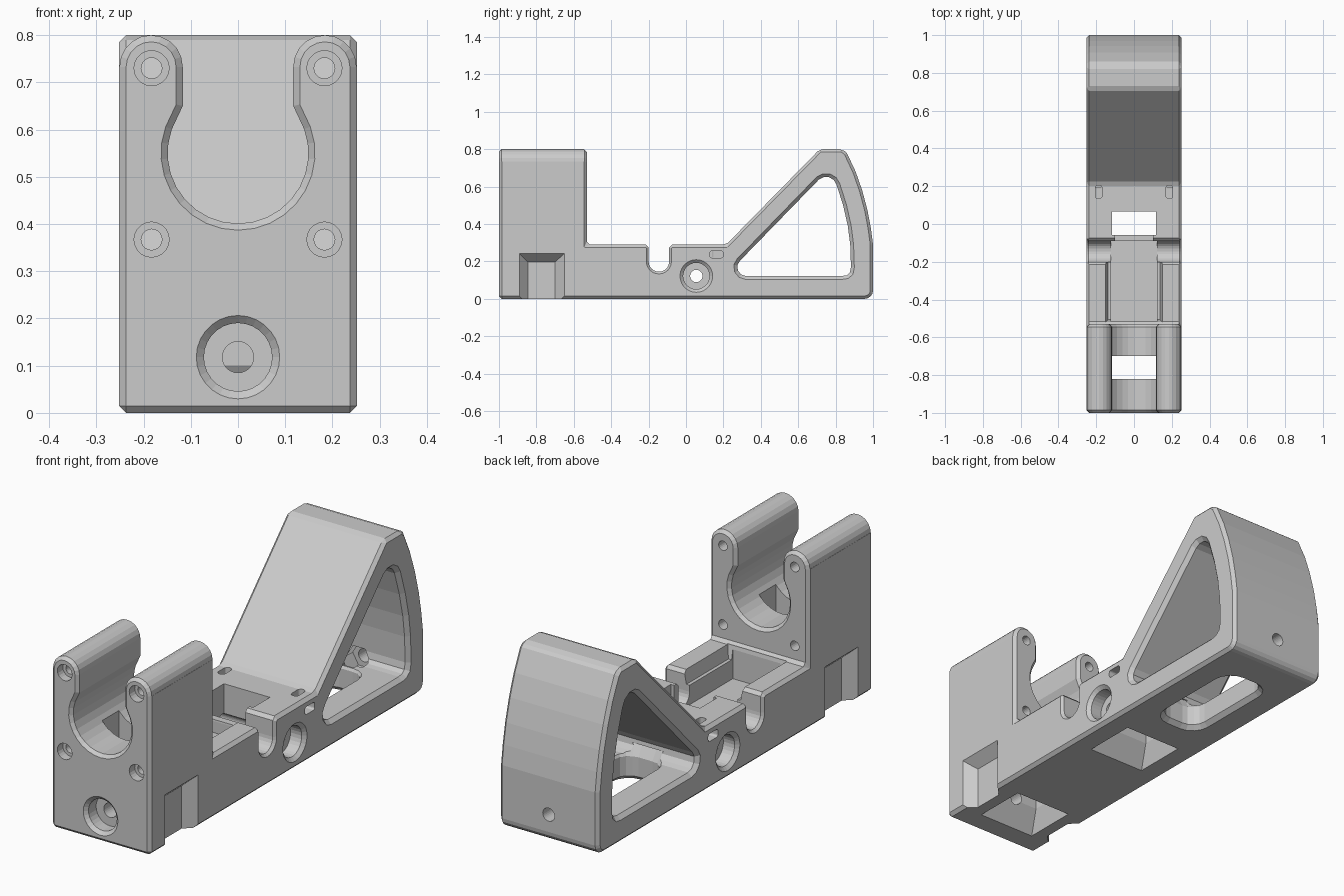
import bpy, bmesh
from math import sin, cos, radians
from mathutils import Vector

if "Cube" in bpy.data.objects:
    bpy.data.objects.remove(bpy.data.objects["Cube"])


def loft(name, rings):
    """Closed solid through rings of equal point count."""
    bm = bmesh.new()
    vs = [[bm.verts.new(p) for p in r] for r in rings]
    n = len(rings[0])
    for a, b in zip(vs, vs[1:]):
        for i in range(n):
            j = (i + 1) % n
            bm.faces.new((a[i], a[j], b[j], b[i]))
    bm.faces.new(vs[0])
    bm.faces.new(vs[-1])
    bmesh.ops.recalc_face_normals(bm, faces=bm.faces[:])
    me = bpy.data.meshes.new(name)
    bm.to_mesh(me)
    bm.free()
    ob = bpy.data.objects.new(name, me)
    bpy.context.collection.objects.link(ob)
    return ob


def offset(pts, d):
    """Move a polygon outline outwards by d."""
    n = len(pts)
    area = sum(pts[i - 1][0] * pts[i][1] - pts[i][0] * pts[i - 1][1] for i in range(n))
    s = 1 if area > 0 else -1
    out = []
    for i in range(n):
        p, q, r = (Vector(pts[k % n]) for k in (i - 1, i, i + 1))
        a, b = (q - p).normalized(), (r - q).normalized()
        na, nb = Vector((a.y, -a.x)) * s, Vector((b.y, -b.x)) * s
        out.append(tuple(q + (na + nb) * d / max(1 + na.dot(nb), 0.3)))
    return out


def prism(name, pts, axis, stations):
    """Extrude a 2D outline along an axis; stations are (position, outline offset)."""
    put = {'x': lambda a, b, t: (t, a, b), 'y': lambda a, b, t: (a, t, b),
           'z': lambda a, b, t: (a, b, t)}[axis]
    return loft(name, [[put(a, b, t) for a, b in offset(pts, d)] for t, d in stations])


def arc(cx, cy, r, a0, a1, n):
    return [(cx + r * cos(radians(a0 + (a1 - a0) * i / n)),
             cy + r * sin(radians(a0 + (a1 - a0) * i / n))) for i in range(n + 1)]


def circle(cx, cy, r, n=28):
    return arc(cx, cy, r, 0, 360, n)[:-1]


def rect(cx, cy, hx, hy):
    return [(cx - hx, cy - hy), (cx + hx, cy - hy), (cx + hx, cy + hy), (cx - hx, cy + hy)]


def rrect(cx, cy, hx, hy, r):
    out = []
    for sx, sy, a in ((1, 1, 0), (-1, 1, 90), (-1, -1, 180), (1, -1, 270)):
        out += arc(cx + sx * (hx - r), cy + sy * (hy - r), r, a, a + 90, 4)
    return out


# Body: side profile with chamfered edges
profile = [(-1, 0)] + arc(0.955, 0.045, 0.045, -90, 0, 4) + [
    (1, 0.29), (0.988, 0.38), (0.97, 0.475), (0.942, 0.58), (0.907, 0.68), (0.86, 0.78),
    (0.835, 0.8), (0.715, 0.8), (0.215, 0.29), (-0.53, 0.29), (-0.53, 0.8), (-1, 0.8)]
body = prism('holder_body', profile, 'x', [(-0.252, 0), (0.252, 0)])
bev = body.modifiers.new('chamfer', 'BEVEL')
bev.width = 0.015
bev.segments = 1
bev.limit_method = 'ANGLE'
bev.angle_limit = radians(30)
bev.use_clamp_overlap = False

C = 0.014
cut = []

# Cradle opening with rounded prongs
half = [(0.28, 0.84), (0.28, 0.735)] + arc(0.184, 0.733, 0.067, 0, 180, 10)
half += [(0.117, 0.65)] + arc(0, 0.55, 0.149, 20, -90, 9)
cradle = half + [(-x, z) for x, z in reversed(half[:-1])]
cut.append(prism('cradle_cut', cradle, 'y', [(-1.05, C), (-1, C), (-0.986, 0),
                                             (-0.544, 0), (-0.53, C), (-0.5, C)]))

# Triangular window through the rear wedge
window = [(0.32, 0.122), (0.295, 0.13), (0.278, 0.15), (0.274, 0.178), (0.288, 0.203),
          (0.71, 0.637), (0.735, 0.65), (0.765, 0.65), (0.79, 0.635), (0.805, 0.61),
          (0.84, 0.50), (0.865, 0.39), (0.878, 0.29), (0.882, 0.17), (0.876, 0.14),
          (0.86, 0.126), (0.835, 0.122)]
cut.append(prism('window_cut', window, 'x', [(-0.3, 0.018), (-0.252, 0.018), (-0.234, 0),
                                             (0.234, 0), (0.252, 0.018), (0.3, 0.018)]))

# Slot from the window to the underside
cut.append(prism('underside_slot_cut', rrect(0, 0.54, 0.105, 0.245, 0.07), 'z',
                 [(-0.05, 0.02), (0, 0.02), (0.02, 0), (0.11, 0), (0.16, 0.03)]))

# Central channel and cross notch
cut.append(prism('channel_cut', rect(0, -0.303, 0.122, 0.212), 'z',
                 [(0.14, 0), (0.262, 0), (0.29, 0.025), (0.34, 0.025)][:2] + [(0.34, 0)]))
cut.append(prism('channel_edge_cut', rect(0, -0.353, 0.15, 0.165), 'z',
                 [(0.23, -0.012), (0.29, 0), (0.34, 0)]))
notch = [(-0.23, 0.35), (-0.217, 0.292), (-0.2, 0.275)] + arc(-0.145, 0.2, 0.055, 180, 360, 12) \
    + [(-0.09, 0.275), (-0.073, 0.292), (-0.06, 0.35)]
cut.append(prism('notch_cut', notch, 'x', [(-0.3, 0.012), (-0.252, 0.012), (-0.24, 0),
                                           (0.24, 0), (0.252, 0.012), (0.3, 0.012)]))
cut.append(prism('bridge_cut', rect(0, -0.07, 0.1, 0.035), 'z', [(0.2, 0), (0.34, 0)]))

# Two wells that flare out at the underside
for y, top in ((0.004, 0.35), (-0.76, 0.5)):
    cut.append(loft('well_cut', [[(a, b, z) for a, b in rect(0, y, hx, hy)] for hx, hy, z in
                                 ((0.155, 0.14, -0.02), (0.147, 0.127, 0), (0.117, 0.061, 0.1),
                                  (0.117, 0.061, top))]))

# Four screw holes in the front block
for sx in (-1, 1):
    for z in (0.73, 0.367):
        cut.append(prism('screw_hole_cut', circle(sx * 0.183, z, 0.022, 20), 'y',
                         [(-1.05, 0.015), (-0.96, 0.015), (-0.96, 0), (-0.5, 0)]))

# Front bolt hole, rear bolt hole with hex nut seat
cut.append(prism('front_bolt_cut', circle(0, 0.118, 0.033), 'y',
                 [(-1.05, 0.055), (-1, 0.055), (-0.985, 0.039), (-0.93, 0.039),
                  (-0.93, 0), (-0.77, 0)]))
cut.append(prism('rear_bolt_cut', circle(0, 0.125, 0.03), 'y', [(0.8, 0), (1.05, 0)]))
cut.append(prism('nut_seat_cut', circle(0, 0.125, 0.06, 6), 'y', [(0.82, 0), (0.92, 0)]))

# Cross bolt hole, counterbored on both sides
cut.append(prism('cross_bolt_cut', circle(0.055, 0.122, 0.033), 'x',
                 [(-0.3, 0.054), (-0.252, 0.054), (-0.237, 0.037), (-0.18, 0.037), (-0.18, 0),
                  (0.18, 0), (0.18, 0.037), (0.237, 0.037), (0.252, 0.054), (0.3, 0.054)]))

# Strap tunnels and side finger dents
for s in (-1, 1):
    cut.append(prism('strap_top_cut', rrect(s * 0.187, 0.17, 0.018, 0.035, 0.015), 'z',
                     [(0.222, 0), (0.4, 0)]))
    cut.append(prism('strap_side_cut', rrect(0.163, 0.237, 0.035, 0.018, 0.01), 'x',
                     [(s * 0.172, 0), (s * 0.3, 0)]))
    plan = [(0.27, -0.908, 0.258), (0.27, -0.632, 0.258),
            (0.202, -0.70, 0.197), (0.202, -0.845, 0.197)]
    cut.append(loft('finger_dent_cut', [[(s * x, y, -0.05) for x, y, z in plan],
                                        [(s * x, y, z) for x, y, z in plan]]))

# Carve everything out of the body, then drop the cutters
for c in cut:
    c.hide_render = True
    m = body.modifiers.new(c.name, 'BOOLEAN')
    m.operation = 'DIFFERENCE'
    m.solver = 'EXACT'
    m.object = c
bpy.context.view_layer.update()
dg = bpy.context.evaluated_depsgraph_get()
mesh = bpy.data.meshes.new_from_object(body.evaluated_get(dg))
body.modifiers.clear()
body.data = mesh
for c in cut:
    bpy.data.objects.remove(c)
